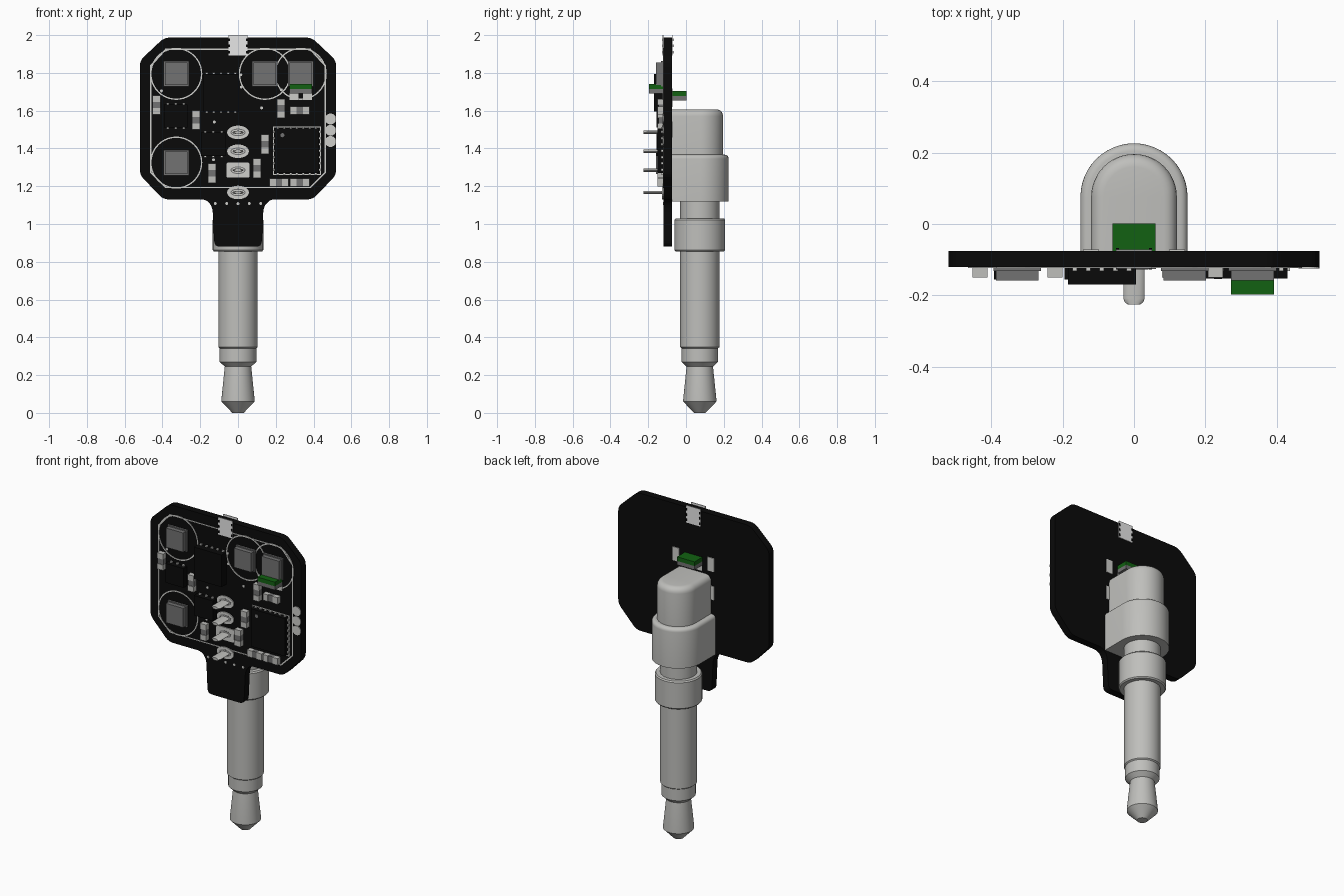
import bpy, bmesh
from math import pi, cos, sin, radians
from mathutils import Vector

if "Cube" in bpy.data.objects:
    bpy.data.objects.remove(bpy.data.objects["Cube"], do_unlink=True)

FRONT, BACK = -0.12, -0.075   # board faces
AXIS = 0.073                  # plug axis in y


def material(name, r, g, b):
    m = bpy.data.materials.new(name)
    m.use_nodes = True
    m.diffuse_color = (r, g, b, 1)
    m.node_tree.nodes["Principled BSDF"].inputs["Base Color"].default_value = (r, g, b, 1)
    return m


BLACK = material("board black", 0.003, 0.003, 0.003)
METAL = material("plug grey", 0.52, 0.52, 0.50)
SILK = material("print grey", 0.62, 0.62, 0.60)
DARK = material("component grey", 0.17, 0.17, 0.17)
GREEN = material("lamp green", 0.006, 0.12, 0.006)
WHITE = material("white", 1.0, 1.0, 1.0)


def finish(name, bm, mat, smooth=False):
    bmesh.ops.recalc_face_normals(bm, faces=bm.faces)
    me = bpy.data.meshes.new(name)
    bm.to_mesh(me)
    bm.free()
    me.materials.append(mat)
    ob = bpy.data.objects.new(name, me)
    bpy.context.collection.objects.link(ob)
    if smooth:
        bpy.ops.object.select_all(action='DESELECT')
        ob.select_set(True)
        bpy.context.view_layer.objects.active = ob
        bpy.ops.object.shade_smooth_by_angle(angle=radians(35))
    return ob


def loft(name, rings, mat):
    """Skin closed rings of points and cap both ends."""
    bm = bmesh.new()
    loops = [[bm.verts.new(p) for p in ring] for ring in rings]
    for a, b in zip(loops, loops[1:]):
        for i in range(len(a)):
            j = (i + 1) % len(a)
            bm.faces.new((a[i], a[j], b[j], b[i]))
    bm.faces.new(loops[0])
    bm.faces.new(loops[-1])
    return finish(name, bm, mat, True)


def plate(name, pts, y0, y1, mat):
    """Extrude an x-z outline between two depths."""
    bm = bmesh.new()
    face = bm.faces.new([bm.verts.new((x, y0, z)) for x, z in pts])
    ext = bmesh.ops.extrude_face_region(bm, geom=[face])["geom"]
    for v in ext:
        if isinstance(v, bmesh.types.BMVert):
            v.co.y = y1
    return finish(name, bm, mat)


def box(name, x, z, w, h, y0, y1, mat):
    w, h = w / 2, h / 2
    return plate(name, [(x - w, z - h), (x + w, z - h), (x + w, z + h), (x - w, z + h)], y0, y1, mat)


def oval(x, z, rx, rz, n=24):
    return [(x + rx * cos(2 * pi * i / n), z + rz * sin(2 * pi * i / n)) for i in range(n)]


def outline(name, pts, width, mat):
    """Thin printed line following a closed convex outline."""
    cx = sum(p[0] for p in pts) / len(pts)
    cz = sum(p[1] for p in pts) / len(pts)
    bm = bmesh.new()
    rows = []
    for y in (FRONT, FRONT - 0.003):
        for shrink in (0, width):
            row = []
            for x, z in pts:
                d = Vector((cx - x, cz - z)).normalized() * shrink
                row.append(bm.verts.new((x + d.x, y, z + d.y)))
            rows.append(row)
    loop = [rows[0], rows[1], rows[3], rows[2]]
    for k in range(4):
        a, b = loop[k], loop[(k + 1) % 4]
        for i in range(len(a)):
            j = (i + 1) % len(a)
            bm.faces.new((a[i], a[j], b[j], b[i]))
    return finish(name, bm, mat)


def rounded(pts, r, n=4):
    out = []
    for i, p in enumerate(pts):
        p, a, b = Vector(p), Vector(pts[i - 1]), Vector(pts[(i + 1) % len(pts)])
        s, e = p + (a - p).normalized() * r, p + (b - p).normalized() * r
        for k in range(n + 1):
            t = k / n
            out.append(tuple(s * (1 - t) ** 2 + p * 2 * t * (1 - t) + e * t * t))
    return out


def mirrored(half):
    return half + [(-x, z) for x, z in reversed(half)]


# Circuit board with its lower tab
board = mirrored([(0.39, 1.987), (0.52, 1.865), (0.52, 1.26), (0.395, 1.13), (0.165, 1.13),
                  (0.135, 1.09), (0.125, 0.88)])
plate("circuit_board", rounded(board, 0.03), FRONT, BACK, BLACK)
outline("border_line", mirrored([(0.385, 1.928), (0.465, 1.84), (0.465, 1.27), (0.385, 1.19)]), 0.008, SILK)

# White patch at the top edge, both faces, with dark ticks
for side, y0, y1 in (("front", FRONT, FRONT - 0.004), ("back", BACK, BACK + 0.004)):
    box(side + "_white_patch", 0, 1.946, 0.1, 0.108, y0, y1, WHITE)
    for s in (-1, 1):
        for k in range(3):
            box(side + "_patch_tick", s * 0.046, 1.91 + 0.033 * k, 0.008, 0.014, y0, y1 * 2 - y0, BLACK)

# Sensors in printed circles
for x, z in ((-0.327, 1.795), (0.142, 1.795), (0.332, 1.795), (-0.327, 1.325)):
    outline("sensor_circle", oval(x, z, 0.138, 0.138, 40), 0.007, SILK)
    box("sensor_base", x, z, 0.134, 0.134, FRONT, FRONT - 0.012, DARK)
    box("sensor_body", x, z, 0.12, 0.12, FRONT, FRONT - 0.038, DARK)


# Chips with contact rows
def chip(x, z, w, h, depth, n, sides):
    box("chip", x, z, w, h, FRONT, FRONT - depth, BLACK)
    for i in range(n):
        t = (i + 0.5) / n - 0.5
        for s in (-1, 1):
            box("chip_contact", x + t * w, z + s * h / 2, 0.013, 0.016, FRONT, FRONT - 0.012, SILK)
            if sides:
                box("chip_contact", x + s * w / 2, z + t * h, 0.016, 0.013, FRONT, FRONT - 0.012, SILK)


chip(-0.09, 1.695, 0.19, 0.20, 0.05, 5, False)
chip(-0.33, 1.572, 0.125, 0.12, 0.035, 3, False)
chip(-0.13, 1.422, 0.13, 0.125, 0.035, 3, False)
chip(0.312, 1.388, 0.235, 0.235, 0.032, 7, True)
outline("chip_outline", [(0.185, 1.26), (0.44, 1.26), (0.44, 1.515), (0.185, 1.515)], 0.007, SILK)
plate("chip_dot", oval(0.235, 1.47, 0.011, 0.011, 12), FRONT - 0.03, FRONT - 0.034, DARK)


# Small passives: dark middle with two metal ends
def passive(x, z, upright):
    for s in (-1, 0, 1):
        along, mat, d = (0.034, METAL, 0.03) if s else (0.04, DARK, 0.026)
        off = s * 0.034
        if upright:
            box("passive", x, z + off, 0.042, along, FRONT, FRONT - d, mat)
        else:
            box("passive", x + off, z, along, 0.042, FRONT, FRONT - d, mat)


for x, z in ((-0.432, 1.63), (-0.222, 1.55), (0.228, 1.612), (0.142, 1.422), (0.1, 1.295), (-0.137, 1.268)):
    passive(x, z, True)
for x, z in ((0.217, 1.22), (0.327, 1.22), (0.327, 1.6)):
    passive(x, z, False)

# Indicator lamps, front and back
for side, x, top, y, s in (("front", 0.332, 1.74, FRONT, -1), ("back", 0, 1.703, BACK, 1)):
    box(side + "_lamp_lens", x, top - 0.013, 0.12, 0.026, y, y + s * 0.077, GREEN)
    box(side + "_lamp_base", x, top - 0.038, 0.12, 0.024, y, y + s * 0.077, DARK)
    for k in (-1, 1):
        box(side + "_lamp_pad", x + k * 0.035, top - 0.066, 0.048, 0.036, y, y + s * 0.004, SILK)

# Header pins with pads
for z in (1.485, 1.385, 1.285, 1.167):
    shape = oval(0, z, 0.058, 0.036)
    if z == 1.285:
        shape = rounded([(-0.062, z - 0.04), (0.062, z - 0.04), (0.062, z + 0.04), (-0.062, z + 0.04)], 0.012)
    plate("pin_pad", shape, FRONT, FRONT - 0.006, SILK)
    outline("pin_hole_rim", oval(0, z, 0.04, 0.02), 0.006, DARK).location.y = -0.004
    rings = [[(px, y, pz) for px, pz in oval(0, z, w, 0.009, 12)]
             for y, w in ((BACK, 0.03), (-0.208, 0.03), (-0.219, 0.026), (-0.225, 0.018))]
    loft("header_pin", rings, METAL)

# Test pads, back pads and plated holes
for z in (1.556, 1.496, 1.437):
    plate("test_pad", oval(0.49, z, 0.029, 0.029), FRONT, FRONT - 0.004, SILK)
for x in (-0.12, 0.12):
    for z in (1.675, 1.50):
        box("back_pad", x, z, 0.045, 0.085, BACK, BACK + 0.004, SILK)
dots = [(0.06 * k, 1.108) for k in range(-2, 3)]
dots += [(-0.405, 1.705), (0.015, 1.79), (0.018, 1.725), (0.23, 1.71), (0.125, 1.615), (-0.125, 1.54), (-0.13, 1.34)]
for x, z in dots:
    plate("plated_hole", oval(x, z, 0.008, 0.008, 10), FRONT, FRONT - 0.003, SILK)

# Turned plug: radius by height
profile = [(0.0, 0.03), (0.06, 0.088), (0.07, 0.088), (0.245, 0.07), (0.27, 0.097), (0.342, 0.097),
           (0.348, 0.104), (0.855, 0.104), (0.855, 0.128), (0.862, 0.134), (1.022, 0.134),
           (1.03, 0.128), (1.03, 0.104), (1.125, 0.104)]
loft("plug", [[(x, y, z) for x, y in oval(0, AXIS, r, r, 40)] for z, r in profile], METAL)


# Arched socket housing in two steps, flat against the board
def arch(r, z):
    pts = [(r, BACK, z)]
    pts += [(r * cos(pi * i / 24), AXIS + 0.003 + r * sin(pi * i / 24), z) for i in range(25)]
    return pts + [(-r, BACK, z)]


def housing(name, r, z0, z1, bev):
    rings = [arch(r, z0)]
    for k in range(6):
        a = k / 5 * pi / 2
        rings.append(arch(r - bev * (1 - cos(a)), z1 - bev * (1 - sin(a))))
    loft(name, rings, METAL)


housing("housing_lower", 0.15, 1.12, 1.367, 0.022)
housing("housing_upper", 0.12, 1.34, 1.607, 0.036)
